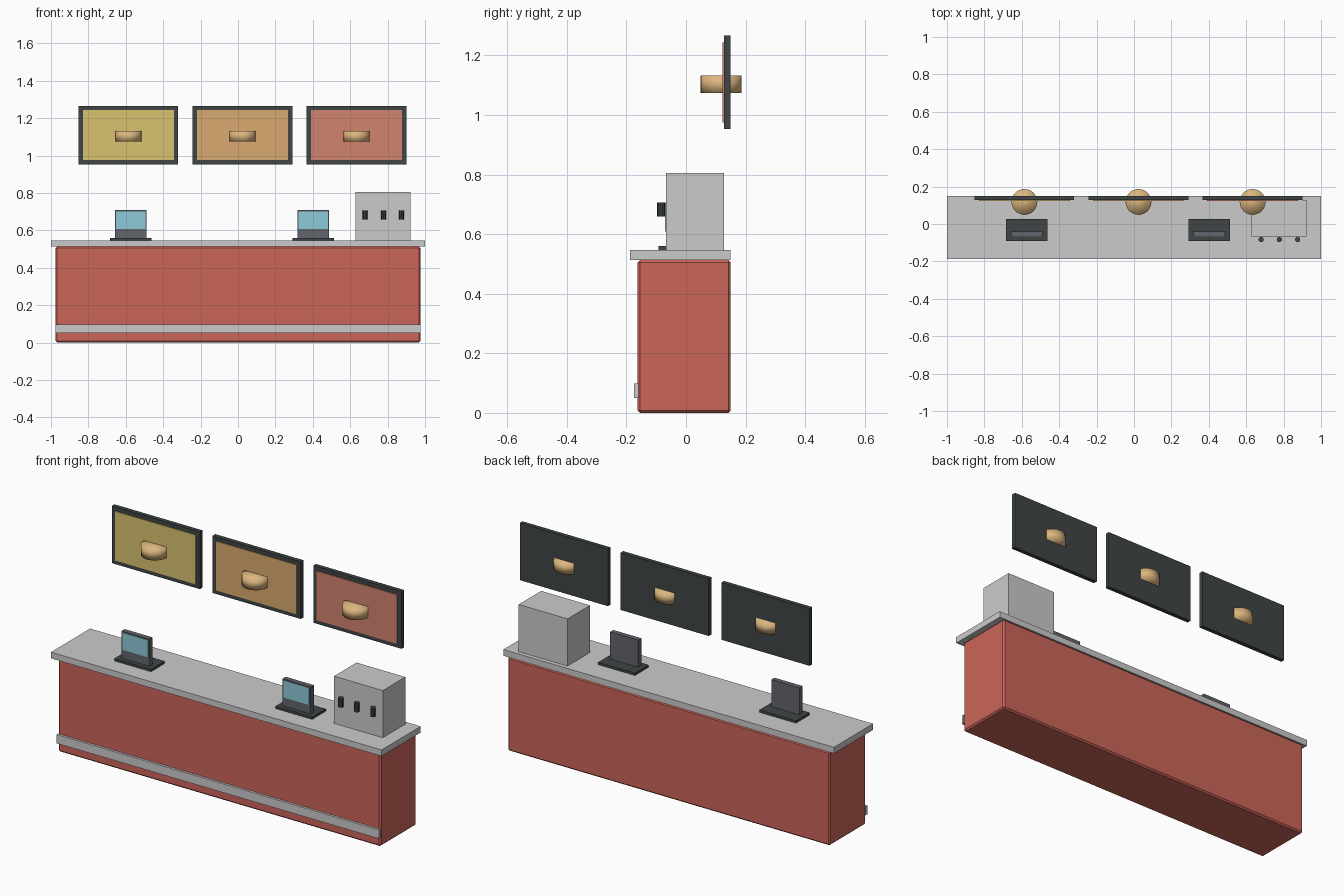
import bpy

if "Cube" in bpy.data.objects:
    bpy.data.objects.remove(bpy.data.objects["Cube"])


def material(name, rgb):
    m = bpy.data.materials.new(name)
    m.diffuse_color = (*rgb, 1)
    m.use_nodes = True
    m.node_tree.nodes["Principled BSDF"].inputs["Base Color"].default_value = m.diffuse_color
    return m


RED = material("counter_red", (0.60, 0.13, 0.10))
DARK = material("dark_frame", (0.05, 0.06, 0.06))
SLATE = material("slate", (0.12, 0.13, 0.15))
CYAN = material("display_blue", (0.27, 0.60, 0.70))
TAN = material("bun_tan", (0.72, 0.47, 0.21))
BOARDS = [material("panel_yellow", (0.69, 0.55, 0.16)),
          material("panel_orange", (0.70, 0.41, 0.16)),
          material("panel_red", (0.65, 0.23, 0.16))]


def finish(name, mat):
    ob = bpy.context.object
    ob.name = name
    if mat:
        ob.data.materials.append(mat)
    return ob


def box(name, x, y, z, mat=None, bevel=0):
    """Box from (min, max) ranges on each axis."""
    bpy.ops.mesh.primitive_cube_add(size=1)
    ob = finish(name, mat)
    for v in ob.data.vertices:
        v.co = [r[0] if c < 0 else r[1] for c, r in zip(v.co, (x, y, z))]
    if bevel:
        b = ob.modifiers.new("bevel", "BEVEL")
        b.width, b.segments = bevel, 1
    return ob


def cylinder(name, loc, r, h, sides, mat):
    bpy.ops.mesh.primitive_cylinder_add(vertices=sides, radius=r, depth=h, location=loc)
    return finish(name, mat)


def span(c, w):
    return (c - w / 2, c + w / 2)


# Counter
box("counter_body", (-0.975, 0.975), (-0.162, 0.15), (0, 0.513), RED, 0.008)
box("countertop", (-1, 1), (-0.188, 0.15), (0.513, 0.547))
box("foot_rail", (-0.975, 0.975), (-0.175, -0.160), (0.05, 0.098))

# Cash registers
for i, x in enumerate((-0.573, 0.402)):
    box(f"register_base_{i}", span(x, 0.222), (-0.092, 0.026), (0.547, 0.560), DARK)
    box(f"register_screen_{i}", span(x, 0.170), (-0.067, -0.040), (0.560, 0.708), SLATE)
    box(f"register_display_{i}", span(x, 0.156), (-0.070, -0.066), (0.608, 0.702), CYAN)

# Drink dispenser with nozzles
box("dispenser", (0.628, 0.923), (-0.067, 0.127), (0.547, 0.805))
for i, x in enumerate((0.680, 0.777, 0.875)):
    cylinder(f"nozzle_{i}", (x, -0.083, 0.683), 0.014, 0.048, 10, DARK)

# Menu boards with a smooth bun through each
for i, mat in enumerate(BOARDS):
    x = -0.586 + 0.61 * i
    box(f"board_frame_{i}", span(x, 0.533), (0.127, 0.15), (0.953, 1.266), DARK)
    box(f"board_panel_{i}", span(x, 0.487), (0.122, 0.128), (0.975, 1.244), mat)
    bun = cylinder(f"board_bun_{i}", (x, 0.118, 1.103), 0.069, 0.058, 32, TAN)
    bun.data.shade_smooth()
